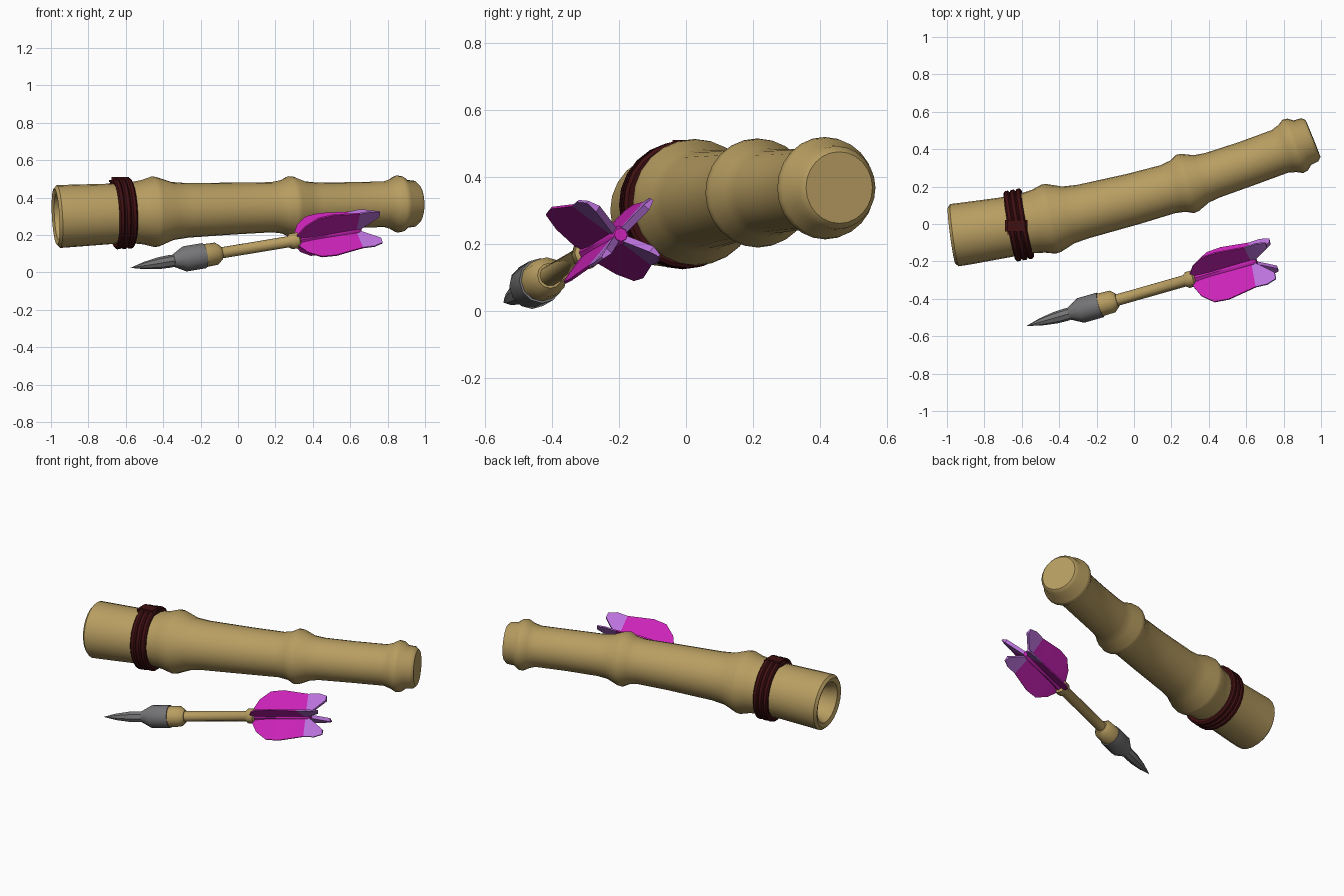
import bpy, bmesh, math
from mathutils import Vector

if "Cube" in bpy.data.objects:
    bpy.data.objects.remove(bpy.data.objects["Cube"])


def material(name, rgb):
    m = bpy.data.materials.new(name)
    m.diffuse_color = (*rgb, 1)
    m.use_nodes = True
    m.node_tree.nodes["Principled BSDF"].inputs["Base Color"].default_value = m.diffuse_color
    return m


TAN = material("bamboo tan", (0.48, 0.34, 0.12))
RED = material("dark red cord", (0.05, 0.005, 0.006))
GREY = material("steel grey", (0.18, 0.178, 0.185))
PINK = material("magenta feather", (0.60, 0.017, 0.48))
LILAC = material("lavender tip", (0.50, 0.17, 0.72))


def finish(name, bm, mats, angle=40):
    bmesh.ops.recalc_face_normals(bm, faces=bm.faces)
    me = bpy.data.meshes.new(name)
    bm.to_mesh(me)
    bm.free()
    for m in mats:
        me.materials.append(m)
    for p in me.polygons:
        p.use_smooth = True
    me.set_sharp_from_angle(angle=math.radians(angle))
    ob = bpy.data.objects.new(name, me)
    bpy.context.collection.objects.link(ob)
    return ob


def sweep(name, path, profile, mat, sides=24, closed=False):
    """Lathe a list of (x, radius) around a path given as a function of x."""
    bm = bmesh.new()
    rings = []
    for x, r in profile:
        c = path(x)
        t = (path(x + 0.01) - path(x - 0.01)).normalized()
        u = t.cross(Vector((0, 0, 1))).normalized()
        v = u.cross(t)
        if r == 0:
            rings.append([bm.verts.new(c)])
        else:
            rings.append([bm.verts.new(c + r * (u * math.cos(a) + v * math.sin(a)))
                          for a in (2 * math.pi * i / sides for i in range(sides))])
    pairs = list(zip(rings, rings[1:]))
    if closed:
        pairs.append((rings[-1], rings[0]))
    for a, b in pairs:
        for i in range(sides):
            j = (i + 1) % sides
            if len(a) == 1:
                bm.faces.new((a[0], b[i], b[j]))
            elif len(b) == 1:
                bm.faces.new((a[i], a[j], b[0]))
            else:
                bm.faces.new((a[i], a[j], b[j], b[i]))
    return finish(name, bm, [mat])


def tube_path(x):
    return Vector((x, 0.135 + 0.27 * x + 0.07 * x * x, 0.342 + 0.036 * x - 0.01 * x * x))


def dart_path(x):
    d = x + 0.575
    return Vector((x, -0.545 + 0.285 * d, 0.024 + 0.165 * d))


# Bamboo tube: hollow left end, three nodes, capped right end
sweep("bamboo_tube", tube_path, [
    (-0.55, 0), (-0.55, 0.10), (-0.92, 0.108), (-0.965, 0.125), (-0.975, 0.152),
    (-0.96, 0.168), (-0.9, 0.167), (-0.7, 0.162), (-0.58, 0.162), (-0.51, 0.172),
    (-0.455, 0.189), (-0.43, 0.186), (-0.35, 0.155), (-0.27, 0.146), (0.0, 0.138),
    (0.18, 0.134), (0.235, 0.143), (0.272, 0.163), (0.30, 0.16), (0.36, 0.133),
    (0.42, 0.125), (0.6, 0.122), (0.78, 0.122), (0.82, 0.135), (0.85, 0.153),
    (0.875, 0.149), (0.90, 0.128), (0.94, 0.124), (0.957, 0.107), (0.957, 0)], TAN)

# Cord wrapped round the tube, three strands wide
strands = []
for k in range(3):
    x0 = -0.665 + k * 0.032
    strands += [(x0, 0.181), (x0 + 0.008, 0.191), (x0 + 0.024, 0.191)]
sweep("cord_band", tube_path, strands + [(-0.569, 0.181), (-0.575, 0.16), (-0.66, 0.16)],
      RED, closed=True)

# Cord knot on top of the band
bm = bmesh.new()
bmesh.ops.create_cube(bm, size=1)
for v in bm.verts:
    v.co = Vector((v.co.x * 0.12, v.co.y * 0.09, v.co.z * 0.04)) + Vector((-0.63, -0.01, 0.489))
bmesh.ops.bevel(bm, geom=bm.edges[:], offset=0.014, segments=2, affect='EDGES')
finish("cord_knot", bm, [RED])

# Dart: point, collar, socket, shaft and feather core
sweep("dart_point", dart_path, [(-0.575, 0), (-0.5, 0.02), (-0.42, 0.032),
                                (-0.36, 0.034), (-0.31, 0.03), (-0.31, 0)], GREY, 8)
sweep("dart_collar", dart_path, [(-0.345, 0), (-0.345, 0.034), (-0.285, 0.068),
                                 (-0.18, 0.068), (-0.18, 0)], GREY, 12)
sweep("dart_socket", dart_path, [(-0.185, 0), (-0.185, 0.062), (-0.115, 0.06),
                                 (-0.09, 0.038), (-0.09, 0)], TAN, 12)
sweep("dart_shaft", dart_path, [(-0.1, 0), (-0.1, 0.031), (0.27, 0.031), (0.285, 0.044),
                                (0.32, 0.044), (0.33, 0.03), (0.33, 0)], TAN, 10)
sweep("feather_core", dart_path, [(0.31, 0), (0.31, 0.034), (0.4, 0.028),
                                  (0.64, 0.03), (0.655, 0.02), (0.655, 0)], PINK, 8)

# Four fins: (distance along the axis, inner radius, outer radius)
FIN = [(0, 0, 0.04), (0.035, 0, 0.10), (0.10, 0, 0.148), (0.18, 0, 0.155),
       (0.26, 0, 0.143), (0.335, 0, 0.132), (0.40, 0.05, 0.135), (0.45, 0.09, 0.12)]
axis = (dart_path(1) - dart_path(0)).normalized()
root = dart_path(0.31)
for n, (deg, size) in enumerate([(50, 1.0), (148, 1.25), (225, 1.0), (322, 1.0)]):
    a = math.radians(deg)
    d = Vector((0, math.cos(a), math.sin(a)))
    d = (d - axis * d.dot(axis)).normalized()
    side = axis.cross(d)
    bm = bmesh.new()
    rows = []
    for s, r0, r1 in FIN:
        base = root + axis * s
        rows.append([bm.verts.new(base + d * r * size + side * w)
                     for r, w in ((r0, -0.011), (r1, -0.004), (r1, 0.004), (r0, 0.011))])
    for k, (p, q) in enumerate(zip(rows, rows[1:])):
        for i in range(4):
            j = (i + 1) % 4
            f = bm.faces.new((p[i], p[j], q[j], q[i]))
            f.material_index = int(FIN[k][0] > 0.3)  # swept tip is lavender
    bm.faces.new(rows[0])
    bm.faces.new(rows[-1]).material_index = 1
    finish(f"feather_fin_{n + 1}", bm, [PINK, LILAC], 30)
